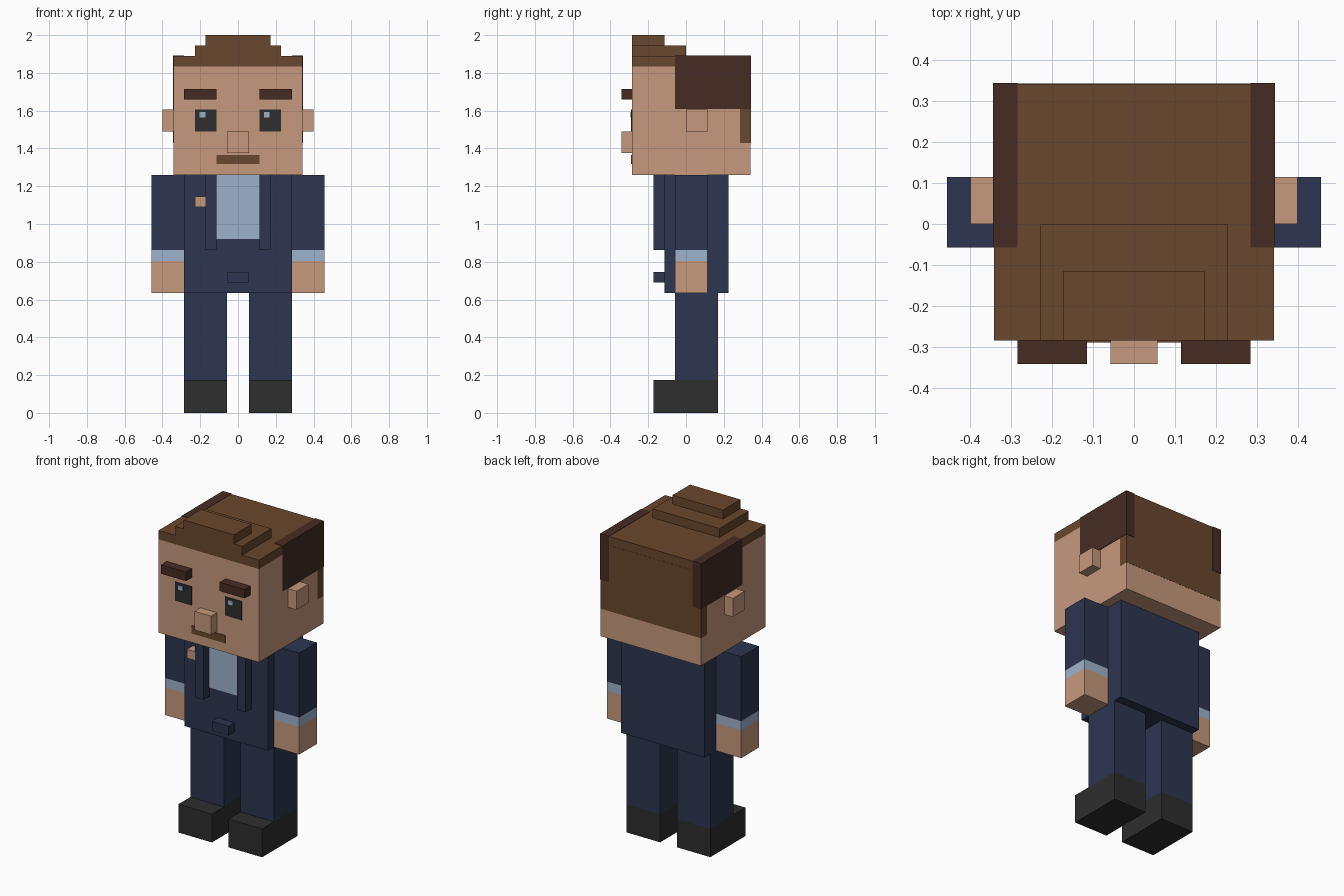
import bpy
import bmesh

cube = bpy.data.objects.get("Cube")
if cube:
    bpy.data.objects.remove(cube, do_unlink=True)


def material(name, rgb):
    """Make a flat material from an 8-bit sRGB colour."""
    lin = [((c / 255 + 0.055) / 1.055) ** 2.4 for c in rgb]
    mat = bpy.data.materials.new(name)
    mat.use_nodes = True
    mat.diffuse_color = (*lin, 1)
    bsdf = next(n for n in mat.node_tree.nodes if n.type == 'BSDF_PRINCIPLED')
    bsdf.inputs["Base Color"].default_value = (*lin, 1)
    return mat


skin = material("skin", (198, 153, 125))
brown = material("brown hair", (105, 71, 45))
dark_brown = material("dark hair", (70, 44, 35))
navy = material("navy suit", (45, 53, 80))
light_blue = material("light blue shirt", (158, 178, 204))
black = material("black leather", (46, 46, 46))


def box(name, mat, x, y, z):
    """Add a box spanning the given ranges."""
    bm = bmesh.new()
    bmesh.ops.create_cube(bm, size=1)
    for v in bm.verts:
        v.co = [r[0] if c < 0 else r[1] for c, r in zip(v.co, (x, y, z))]
    bmesh.ops.recalc_face_normals(bm, faces=bm.faces)
    mesh = bpy.data.meshes.new(name)
    bm.to_mesh(mesh)
    bm.free()
    mesh.materials.append(mat)
    obj = bpy.data.objects.new(name, mesh)
    bpy.context.collection.objects.link(obj)
    return obj


def pair(name, mat, x, y, z):
    """Add a box on the left (+x) and its mirror on the right."""
    box("left_" + name, mat, x, y, z)
    box("right_" + name, mat, (-x[1], -x[0]), y, z)


FACE = -0.285    # front of the head
CHEST = -0.115   # front of the torso
RAISED = -0.172  # front of the raised suit details

# Head
box("head", skin, (-0.342, 0.342), (FACE, 0.342), (1.26, 1.835))
pair("ear", skin, (0.342, 0.4), (0, 0.115), (1.49, 1.605))
box("nose", skin, (-0.057, 0.057), (-0.342, FACE), (1.375, 1.49))

# Hair
box("hair_cap", brown, (-0.342, 0.342), (FACE, 0.342), (1.835, 1.89))
box("hair_back", brown, (-0.343, 0.343), (0.285, 0.343), (1.43, 1.835))
pair("hair_side", dark_brown, (0.285, 0.345), (-0.057, 0.345), (1.61, 1.892))
box("quiff_lower", brown, (-0.228, 0.228), (FACE, 0), (1.89, 1.945))
box("quiff_upper", brown, (-0.172, 0.172), (FACE, -0.115), (1.945, 2))

# Face details
pair("eyebrow", dark_brown, (0.115, 0.285), (-0.342, FACE), (1.66, 1.715))
pair("eye", black, (0.115, 0.228), (FACE - 0.005, FACE), (1.49, 1.605))
for side, x in (("left", 0.137), ("right", -0.203)):
    box(side + "_eye_glint", light_blue, (x, x + 0.03),
        (FACE - 0.008, FACE - 0.003), (1.565, 1.592))
box("moustache", brown, (-0.115, 0.115), (FACE - 0.005, FACE), (1.318, 1.365))

# Jacket
box("torso", navy, (-0.285, 0.285), (CHEST, 0.225), (0.635, 1.26))
box("shirt_front", light_blue, (-0.115, 0.115), (CHEST - 0.004, CHEST), (0.92, 1.26))
pair("lapel", navy, (0.115, 0.172), (RAISED, CHEST), (0.863, 1.26))
box("pocket_square", skin, (-0.228, -0.172), (RAISED, CHEST), (1.09, 1.145))
box("jacket_button", navy, (-0.057, 0.057), (RAISED, CHEST), (0.69, 0.747))

# Arms
for part, mat, z in (("sleeve", navy, (0.863, 1.26)),
                     ("cuff", light_blue, (0.805, 0.863)),
                     ("hand", skin, (0.635, 0.805))):
    pair(part, mat, (0.285, 0.457), (-0.057, 0.115), z)

# Legs and shoes
pair("leg", navy, (0.057, 0.285), (-0.057, 0.17), (0.175, 0.635))
pair("shoe", black, (0.057, 0.285), (RAISED, 0.17), (0, 0.175))
